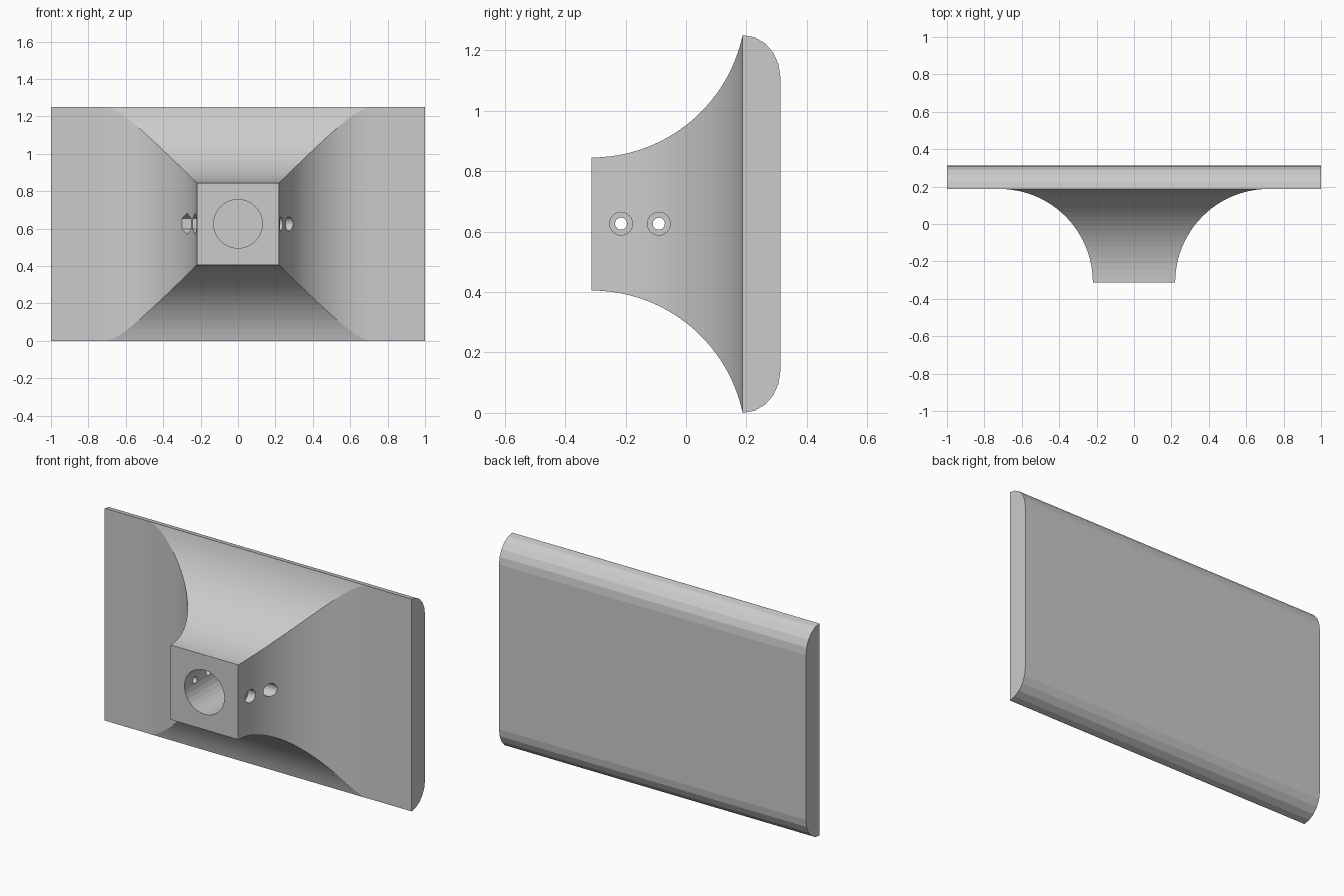
import bpy, bmesh
from math import sin, cos, pi, sqrt, asin
from mathutils import Matrix, Vector

if "Cube" in bpy.data.objects:
    bpy.data.objects.remove(bpy.data.objects["Cube"])

MID = 0.626                      # height of the centre line
FRONT, FACE, BACK = -0.3125, 0.1875, 0.3125


def loft(name, rings):
    """Closed solid through a list of equal-length point rings."""
    bm = bmesh.new()
    rows = [[bm.verts.new(p) for p in ring] for ring in rings]
    n = len(rows[0])
    for a, b in zip(rows, rows[1:]):
        for i in range(n):
            j = (i + 1) % n
            bm.faces.new((a[i], a[j], b[j], b[i]))
    bm.faces.new(rows[0])
    bm.faces.new(rows[-1])
    bmesh.ops.recalc_face_normals(bm, faces=bm.faces)
    mesh = bpy.data.meshes.new(name)
    bm.to_mesh(mesh)
    bm.free()
    ob = bpy.data.objects.new(name, mesh)
    bpy.context.collection.objects.link(ob)
    return ob


def rod(name, start, end, radius, sides):
    """Prism between two points, with one corner pointing up."""
    start, end = Vector(start), Vector(end)
    up = Vector((0, 0, 1))
    side = (end - start).normalized().cross(up)
    ring = [(up * cos(2 * pi * i / sides) + side * sin(2 * pi * i / sides)) * radius
            for i in range(sides)]
    return loft(name, [[start + p for p in ring], [end + p for p in ring]])


def combine(target, tool, operation):
    mod = target.modifiers.new(operation, 'BOOLEAN')
    mod.operation = operation
    mod.solver = 'EXACT'
    mod.object = tool
    bpy.context.view_layer.objects.active = target
    bpy.ops.object.modifier_apply(modifier=mod.name)
    bpy.data.objects.remove(tool)


# back plate: profile with rounded rear edges, extruded along x
top = [(FACE + 0.125 * sin(a), 0.485 + 0.14 * cos(a))
       for a in (pi / 2 * i / 5 for i in range(6))]
profile = [(y, MID - 0.001 + z) for y, z in top]
profile += [(y, MID - 0.001 - z) for y, z in reversed(top)]
mount = loft("mounting_bracket", [[(x, y, z) for y, z in profile] for x in (-1, 1)])

# flared square neck: circular flares in both directions
R_X, R_Z, STEPS = 0.5, 0.511, 24
rings = []
for i in range(STEPS + 1):
    d = 0.5 * sin(pi / 2 * i / STEPS)
    hx = 0.22 + R_X - sqrt(max(R_X ** 2 - d * d, 0))
    hz = 0.22 + R_Z - sqrt(R_Z ** 2 - d * d)
    rings.append([(sx * hx, FRONT + d, 0.625 + sz * hz)
                  for sx, sz in ((-1, -1), (1, -1), (1, 1), (-1, 1))])
# tuck the neck into the plate
rings.append([(x * 0.98, 0.22, 0.625 + (z - 0.625) * 0.94) for x, y, z in rings[-1]])
neck = loft("neck", rings)
combine(mount, neck, 'UNION')

# socket bore in the front
combine(mount, rod("bore", (0, -0.5, MID), (0, 0, MID), 0.13, 32), 'DIFFERENCE')

# two cross bolts: through hole, round head recess, hexagonal nut recess
for y in (-0.215, -0.09):
    inner = 0.19 if y < -0.15 else 0.2
    for name, x0, x1, r, n in (("bolt_hole", -0.6, 0.6, 0.02, 16),
                               ("head_recess", inner, 0.6, 0.038, 24),
                               ("nut_recess", -0.6, -inner, 0.057, 6)):
        combine(mount, rod(name, (x0, y, MID), (x1, y, MID), r, n), 'DIFFERENCE')
